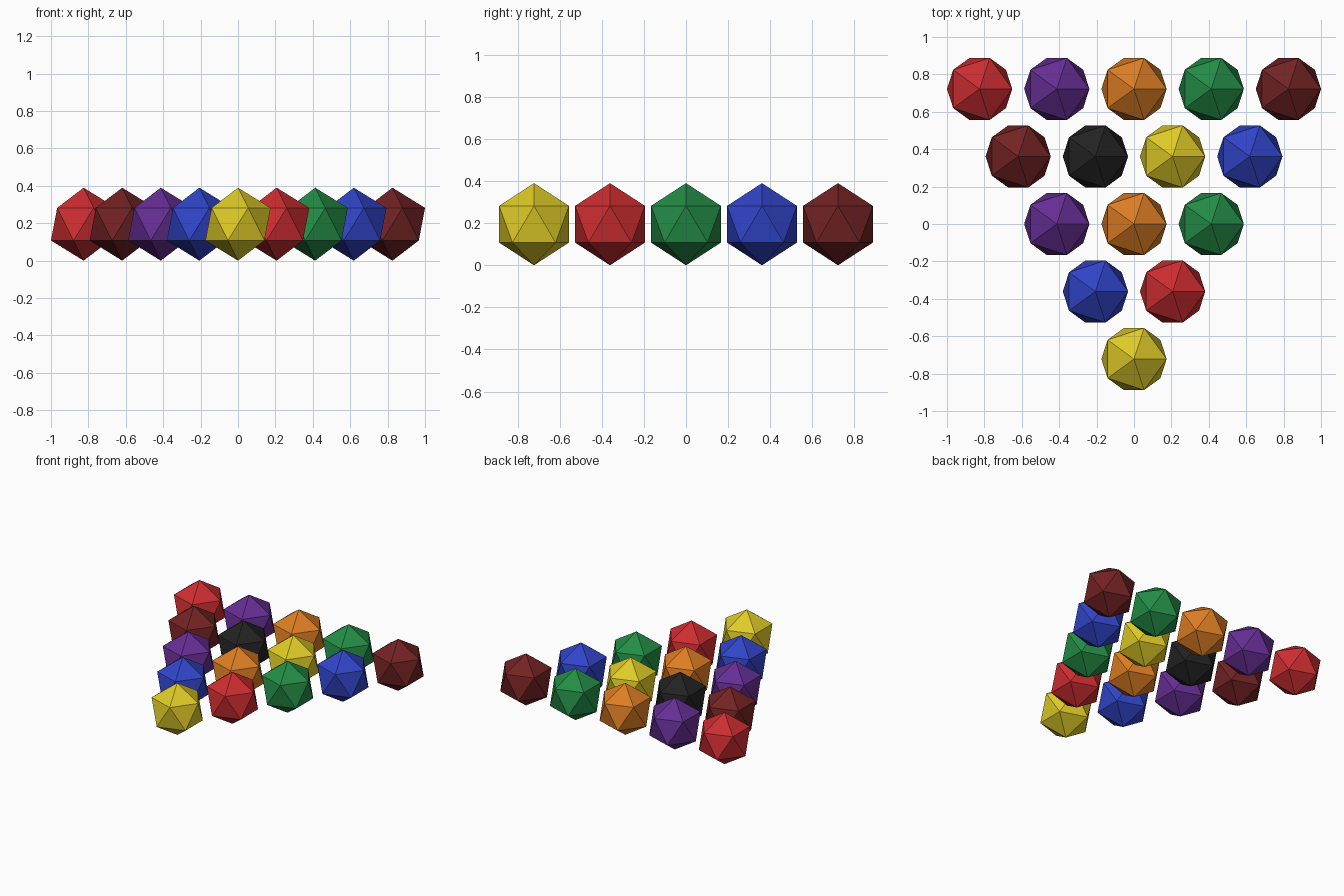
import bpy

if "Cube" in bpy.data.objects:
    bpy.data.objects.remove(bpy.data.objects["Cube"])

RADIUS = 0.195      # ball, vertex to vertex
STEP_X = 0.4128     # spacing within a row
STEP_Y = 0.361      # spacing between rows

COLOURS = {
    "red": (0.61, 0.026, 0.03),
    "purple": (0.13, 0.027, 0.29),
    "orange": (0.72, 0.205, 0.017),
    "green": (0.017, 0.262, 0.061),
    "maroon": (0.17, 0.016, 0.017),
    "black": (0.016, 0.016, 0.016),
    "yellow": (0.73, 0.59, 0.02),
    "blue": (0.03, 0.058, 0.58),
}

# rows from the back to the front tip, each left to right
ROWS = [
    ["red", "purple", "orange", "green", "maroon"],
    ["maroon", "black", "yellow", "blue"],
    ["purple", "orange", "green"],
    ["blue", "red"],
    ["yellow"],
]

materials = {}
for name, rgb in COLOURS.items():
    materials[name] = bpy.data.materials.new(name)
    materials[name].diffuse_color = (*rgb, 1.0)


def add_ball(colour, x, y, row, col):
    """One flat-faced icosahedral ball resting on the floor."""
    bpy.ops.mesh.primitive_ico_sphere_add(
        subdivisions=1, radius=RADIUS, location=(x, y, RADIUS))
    ball = bpy.context.object
    ball.name = f"{colour}_ball_row{row + 1}_{col + 1}"
    ball.data.materials.append(materials[colour])


# triangular rack of balls
for r, row in enumerate(ROWS):
    for c, colour in enumerate(row):
        add_ball(colour, (c - (len(row) - 1) / 2) * STEP_X, (2 - r) * STEP_Y, r, c)

for m in bpy.data.materials:
    if m.users and not m.is_grease_pencil:
        m.use_nodes = True
        m.node_tree.nodes["Principled BSDF"].inputs["Base Color"].default_value = m.diffuse_color
